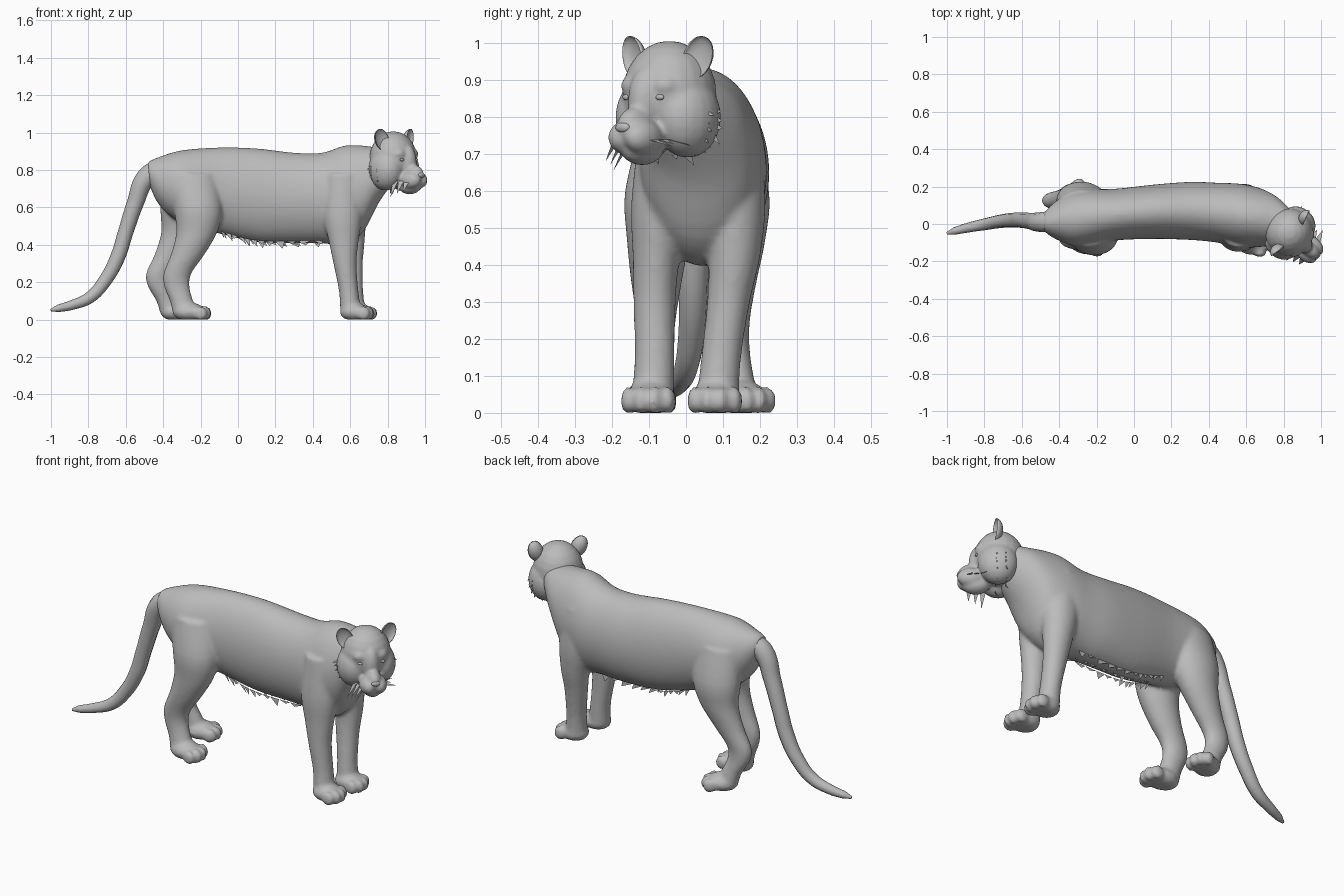
import bpy, bmesh, math, random
from mathutils import Matrix, Vector

random.seed(4)
cube = bpy.data.objects.get("Cube")
if cube:
    bpy.data.objects.remove(cube)

fur = bpy.data.materials.new("fur_grey")
fur.use_nodes = True
GREY = (0.5, 0.5, 0.5, 1)
fur.diffuse_color = GREY
fur.node_tree.nodes["Principled BSDF"].inputs["Base Color"].default_value = GREY

HEAD = Matrix.Translation((0.83, -0.045, 0.85)) @ Matrix.Rotation(math.radians(-40), 4, "Z")


def finish(name, bm, voxel=0, smooth=0):
    """Turn a bmesh into an object, optionally fused into one skin."""
    if voxel:
        bmesh.ops.recalc_face_normals(bm, faces=bm.faces)
    me = bpy.data.meshes.new(name)
    bm.to_mesh(me)
    bm.free()
    me.materials.append(fur)
    ob = bpy.data.objects.new(name, me)
    bpy.context.collection.objects.link(ob)
    for p in me.polygons:
        p.use_smooth = True
    if voxel:
        rm = ob.modifiers.new("fuse", "REMESH")
        rm.mode = "VOXEL"
        rm.voxel_size = voxel
        rm.use_smooth_shade = True
        sm = ob.modifiers.new("soften", "SMOOTH")
        sm.factor = 0.5
        sm.iterations = smooth


def blob(bm, centre, radii, frame):
    """Ellipsoid, flattened where it meets the ground."""
    mat = frame @ Matrix.Translation(centre) @ Matrix.Diagonal((*radii, 1))
    made = bmesh.ops.create_uvsphere(bm, u_segments=20, v_segments=12, radius=1, matrix=mat)
    for v in made["verts"]:
        v.co.z = max(v.co.z, 0)


def spline(rows, steps=4):
    """Catmull-Rom through the given rows."""
    ext = [rows[0], *rows, rows[-1]]
    for i in range(len(rows) - 1):
        for k in range(steps):
            t = k / steps
            yield [b + 0.5 * t * (c - a + t * (2*a - 5*b + 4*c - d + t * (3*(b - c) + d - a)))
                   for a, b, c, d in zip(*ext[i:i + 4])]
    yield rows[-1]


def loft(bm, rows, upright, sides=48):
    """Elliptical rings (x, y, z, half width, half depth), upright rings lie in YZ."""
    rings = []
    for x, y, z, a, b in spline(rows):
        ring = []
        for k in range(sides):
            t = math.tau * k / sides
            u, w = a * math.cos(t), b * math.sin(t)
            ring.append(bm.verts.new((x, y + u, z + w) if upright else (x + u, y + w, z)))
        rings.append(ring)
    for lo, hi in zip(rings, rings[1:]):
        for k in range(sides):
            j = (k + 1) % sides
            bm.faces.new((lo[k], lo[j], hi[j], hi[k]))
    bm.faces.new(rings[0])
    bm.faces.new(rings[-1])


def paw(bm, x, y, length, yaw):
    """Pad with four toes."""
    frame = Matrix.Translation((x, y, 0)) @ Matrix.Rotation(math.radians(yaw), 4, "Z")
    blob(bm, (-0.01, 0, 0.04), (length - 0.01, 0.068, 0.05), frame)
    for i, off in enumerate((-0.054, -0.019, 0.019, 0.054)):
        reach = length - (0.045 if i in (0, 3) else 0.026)
        blob(bm, (reach, off, 0.032), (0.036, 0.021, 0.04), frame)


# Body skin: torso, neck, legs and paws fused together
body = bmesh.new()
loft(body, [
    (-0.48, 0.01, 0.79, 0.05, 0.055),
    (-0.42, 0.02, 0.74, 0.10, 0.13),
    (-0.30, 0.03, 0.71, 0.15, 0.195),
    (-0.10, 0.05, 0.69, 0.138, 0.23),
    (0.10, 0.065, 0.665, 0.145, 0.25),
    (0.30, 0.07, 0.65, 0.155, 0.242),
    (0.45, 0.06, 0.65, 0.16, 0.242),
    (0.57, 0.045, 0.665, 0.17, 0.265),
    (0.67, 0.035, 0.70, 0.158, 0.23),
    (0.75, 0.02, 0.77, 0.135, 0.15),
    (0.81, -0.01, 0.815, 0.115, 0.11),
    (0.85, -0.03, 0.84, 0.09, 0.09)], True)

LEGS = {
    "front_right": [
        (0.565, -0.04, 0.78, 0.10, 0.085), (0.56, -0.065, 0.57, 0.106, 0.083),
        (0.565, -0.08, 0.42, 0.08, 0.064), (0.572, -0.085, 0.30, 0.062, 0.057),
        (0.592, -0.085, 0.15, 0.052, 0.054), (0.605, -0.09, 0.03, 0.058, 0.058)],
    "front_left": [
        (0.58, 0.115, 0.78, 0.10, 0.085), (0.585, 0.13, 0.57, 0.10, 0.085),
        (0.60, 0.13, 0.42, 0.077, 0.07), (0.605, 0.115, 0.30, 0.062, 0.058),
        (0.617, 0.095, 0.15, 0.052, 0.054), (0.625, 0.085, 0.03, 0.058, 0.058)],
    "hind_right": [
        (-0.25, -0.04, 0.78, 0.13, 0.08), (-0.215, -0.065, 0.60, 0.13, 0.10),
        (-0.22, -0.075, 0.47, 0.11, 0.085), (-0.268, -0.08, 0.35, 0.09, 0.068),
        (-0.322, -0.08, 0.25, 0.075, 0.052), (-0.328, -0.08, 0.18, 0.068, 0.046),
        (-0.302, -0.085, 0.10, 0.062, 0.048), (-0.28, -0.09, 0.03, 0.068, 0.057)],
    "hind_left": [
        (-0.27, 0.10, 0.78, 0.13, 0.08), (-0.28, 0.125, 0.60, 0.135, 0.10),
        (-0.30, 0.135, 0.47, 0.11, 0.08), (-0.36, 0.13, 0.35, 0.085, 0.06),
        (-0.42, 0.125, 0.25, 0.07, 0.048), (-0.42, 0.128, 0.18, 0.063, 0.044),
        (-0.38, 0.138, 0.10, 0.057, 0.045), (-0.355, 0.145, 0.03, 0.06, 0.055)],
}
for rows in LEGS.values():
    loft(body, rows, False)
paw(body, 0.632, -0.098, 0.088, -5)
paw(body, 0.648, 0.08, 0.088, -3)
paw(body, -0.25, -0.095, 0.10, -5)
paw(body, -0.325, 0.152, 0.092, 22)
finish("body", body, 0.01, 7)

# Tail: tapering bevelled curve
cu = bpy.data.curves.new("tail", "CURVE")
cu.dimensions = "3D"
cu.bevel_depth = 1
cu.bevel_resolution = 4
cu.use_fill_caps = True
cu.resolution_u = 6
cu.materials.append(fur)
path = [(-0.41, 0.02, 0.81, 0.055), (-0.49, 0.01, 0.76, 0.054), (-0.55, 0.015, 0.62, 0.045),
        (-0.60, 0.02, 0.47, 0.041), (-0.645, 0.02, 0.33, 0.04), (-0.71, 0.015, 0.21, 0.036),
        (-0.79, 0.0, 0.12, 0.032), (-0.89, -0.02, 0.077, 0.026), (-0.96, -0.038, 0.06, 0.02),
        (-1.0, -0.05, 0.05, 0.007)]
sp = cu.splines.new("BEZIER")
sp.bezier_points.add(len(path) - 1)
for bp, (x, y, z, r) in zip(sp.bezier_points, path):
    bp.co = (x, y, z)
    bp.radius = r
    bp.handle_left_type = bp.handle_right_type = "AUTO"
bpy.context.collection.objects.link(bpy.data.objects.new("tail", cu))

# Head: skull, bridge, muzzle, chin, cheeks and brows fused together
head = bmesh.new()
blob(head, (0, 0, 0.01), (0.127, 0.13, 0.147), HEAD)
blob(head, (0.09, 0, -0.01), (0.06, 0.05, 0.10), HEAD)
blob(head, (0.135, 0, -0.075), (0.07, 0.042, 0.055), HEAD)
blob(head, (0.115, 0, -0.135), (0.07, 0.05, 0.045), HEAD)
for side in (1, -1):
    blob(head, (0.005, side * 0.068, -0.05), (0.10, 0.085, 0.11), HEAD)
    blob(head, (0.14, side * 0.028, -0.105), (0.068, 0.043, 0.048), HEAD)
    blob(head, (0.075, side * 0.05, 0.035), (0.045, 0.045, 0.035), HEAD)
finish("head", head, 0.007, 10)

nose = bmesh.new()
blob(nose, (0.196, 0, -0.078), (0.012, 0.024, 0.014), HEAD)
finish("nose", nose)


def tuft(bm, points, tip):
    """Jagged fur strip hanging from a line of points."""
    for a, b in zip(points, points[1:]):
        end = a.lerp(b, random.uniform(0.2, 1.1)) + tip(a) * random.uniform(0.4, 1.2)
        bm.faces.new([bm.verts.new(p) for p in (a, b, end)])


for side, word in ((1, "left"), (-1, "right")):
    # Ear: ellipsoid with its front pushed in to form a cup
    ear = bmesh.new()
    bmesh.ops.create_uvsphere(ear, u_segments=20, v_segments=12, radius=1)
    for v in ear.verts:
        if v.co.x > 0:
            v.co.x *= -0.55
    turn = Matrix.Rotation(math.radians(15 * side), 4, "Z")
    tilt = Matrix.Rotation(math.radians(-22 * side), 4, "X")
    place = HEAD @ Matrix.Translation((0.02, side * 0.116, 0.112)) @ turn @ tilt
    ear.transform(place @ Matrix.Diagonal((0.04, 0.042, 0.06, 1)))
    finish(word + "_ear", ear)

    eye = bmesh.new()
    blob(eye, (0.11, side * 0.058, 0.004), (0.008, 0.014, 0.008), HEAD)
    finish(word + "_eye", eye)

    # Cheek ruff
    ruff = bmesh.new()
    arc = [Vector((0, side * 0.142 * math.cos(t), -0.05 + 0.105 * math.sin(t)))
           for t in (math.radians(15 - 12 * i) for i in range(9))]
    for shift in (-0.03, 0.02):
        tuft(ruff, [p + Vector((shift, 0, 0)) for p in arc],
             lambda p: Vector((-0.015, p.y * 0.16, (p.z + 0.05) * 0.2 - 0.008)))
    ruff.transform(HEAD)
    finish(word + "_cheek_ruff", ruff)

    # Whisker tuft beside the mouth, hanging lower on the right
    whisk = bmesh.new()
    drop = -0.09 if side < 0 else -0.02
    line = [Vector((0.165 - 0.035 * i, side * (0.06 + 0.006 * i), -0.11)) for i in range(4)]
    tuft(whisk, line, lambda p: Vector((0, side * 0.055, drop)))
    whisk.transform(HEAD)
    finish(word + "_whiskers", whisk)

# Belly fringe: rows of jagged fur
belly = bmesh.new()
for y in (0.01, 0.06, 0.11):
    line = [Vector((x, y, z)) for x, z in spline(
        [(-0.1, 0.48), (0.0, 0.445), (0.1, 0.425), (0.25, 0.42), (0.45, 0.425)], 3)]
    tuft(belly, line, lambda p: Vector((0.012, 0, -0.035)))
finish("belly_fringe", belly)
